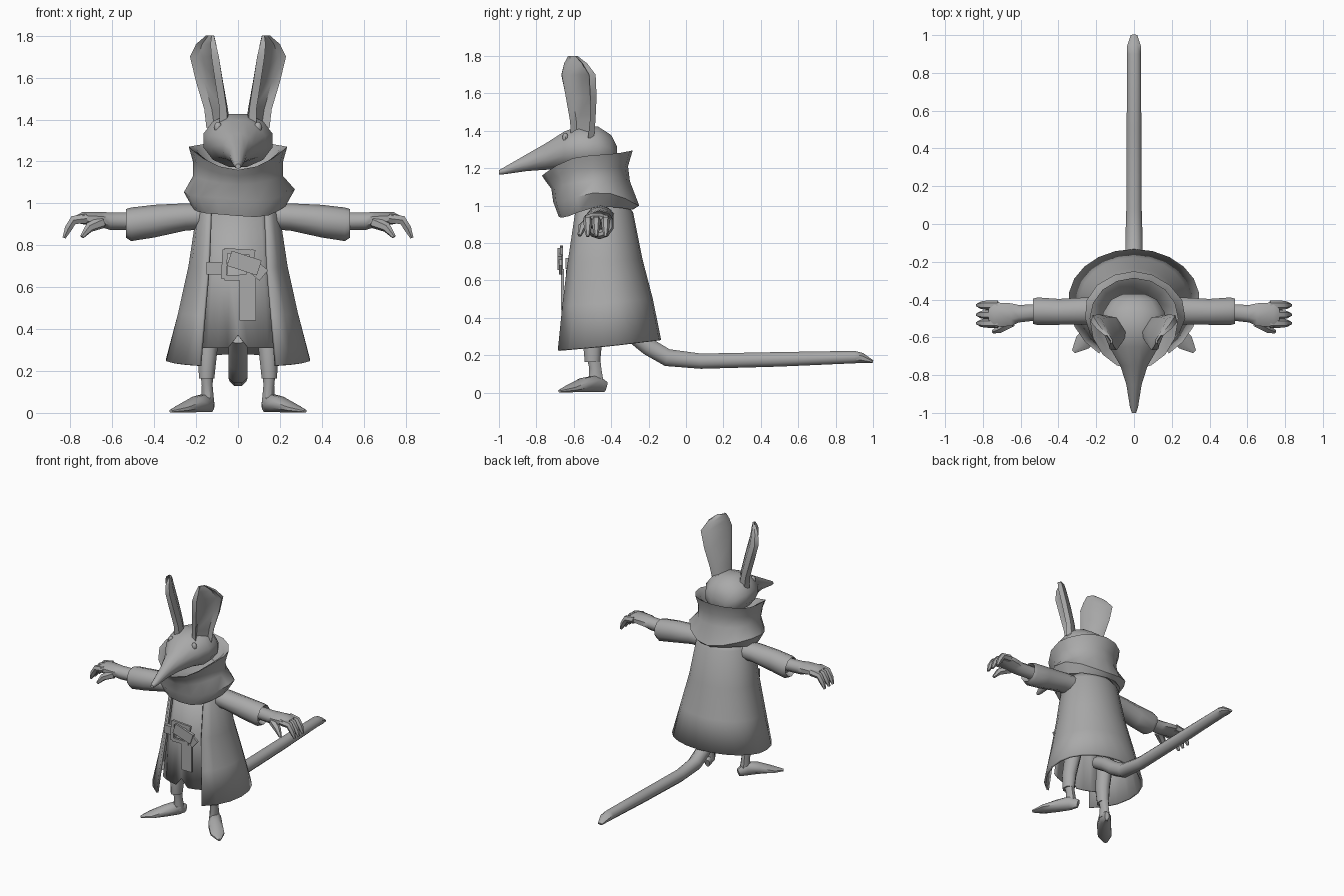
import bpy, bmesh, math
from mathutils import Vector, Matrix

if "Cube" in bpy.data.objects:
    bpy.data.objects.remove(bpy.data.objects["Cube"], do_unlink=True)

grey = bpy.data.materials.new("plain_grey")
grey.use_nodes = True
colour = (0.4, 0.4, 0.4, 1)
grey.diffuse_color = colour
grey.node_tree.nodes["Principled BSDF"].inputs["Base Color"].default_value = colour

X, Y, Z = Vector((1, 0, 0)), Vector((0, 1, 0)), Vector((0, 0, 1))


def finish(name, bm, mirror=False, thick=0, angle=50):
    bmesh.ops.recalc_face_normals(bm, faces=bm.faces)
    mesh = bpy.data.meshes.new(name)
    bm.to_mesh(mesh)
    bm.free()
    obj = bpy.data.objects.new(name, mesh)
    bpy.context.collection.objects.link(obj)
    mesh.materials.append(grey)
    if mirror:
        obj.modifiers.new("mirror", 'MIRROR').use_mirror_merge = False
    if thick:
        solid = obj.modifiers.new("thickness", 'SOLIDIFY')
        solid.thickness = thick
        solid.offset = 0
    bpy.ops.object.select_all(action='DESELECT')
    obj.select_set(True)
    bpy.context.view_layer.objects.active = obj
    bpy.ops.object.shade_smooth_by_angle(angle=math.radians(angle))
    return obj


def loft(name, rings, closed=True, caps=True, **kw):
    """Skin a list of point rings."""
    bm = bmesh.new()
    rows = [[bm.verts.new(p) for p in ring] for ring in rings]
    n = len(rows[0])
    for a, b in zip(rows, rows[1:]):
        for i in range(n if closed else n - 1):
            j = (i + 1) % n
            bm.faces.new((a[i], a[j], b[j], b[i]))
    if caps and closed:
        bm.faces.new(rows[0])
        bm.faces.new(rows[-1])
    return finish(name, bm, **kw)


def sweep(name, secs, n=10, ref=Z, axis=None, **kw):
    """Tube through sections (x, y, z, width radius, height radius)."""
    pts = [Vector(s[:3]) for s in secs]
    rings = []
    for i, s in enumerate(secs):
        t = axis or (pts[min(i + 1, len(pts) - 1)] - pts[max(i - 1, 0)]).normalized()
        u = t.cross(ref).normalized()
        v = u.cross(t)
        angles = [2 * math.pi * (k + 0.5) / n for k in range(n)]
        rings.append([pts[i] + u * s[3] * math.cos(a) + v * s[-1] * math.sin(a) for a in angles])
    return loft(name, rings, **kw)


def round_point(a, rx, yc, front, back, z):
    c = math.cos(a)
    return Vector((rx * math.sin(a), yc - c * (front if c > 0 else back), z))


# Coat: open-fronted shell, (z, half width, centre y, front depth, back depth, opening)
coat = []
for z, rx, yc, front, back, gap in [
        (1.03, .14, -.45, .12, .11, .1), (.96, .19, -.45, .19, .16, .13),
        (.7, .23, -.43, .25, .19, .14), (.48, .28, -.41, .3, .225, .16),
        (.25, .34, -.4, .33, .26, .18)]:
    start = math.asin(gap / rx)
    low = (1 - z) * 0.04
    ring = []
    for k in range(19):
        a = start + (2 * math.pi - 2 * start) * k / 18
        ring.append(round_point(a, rx, yc, front, back, z - low * math.cos(a)))
    coat.append(ring)
loft("coat", coat, closed=False, thick=0.015)

# Tunic panel with a notch in the hem
tunic = []
for z, half, y in [(1, .14, -.58), (.7, .16, -.625), (.66, .16, -.635), (.31, .19, -.655)]:
    tunic.append([(half * k / 4, y + .06 * (k / 4) ** 2, z + (.06 if k == 0 and z < .5 else 0))
                  for k in range(-4, 5)])
loft("tunic", tunic, closed=False, thick=0.01)

# Scarf: (side z, half width, front y, back y, front lift, back lift)
scarf = []
for z, rx, yf, yb, df, db in [
        (1.02, .17, -.6, -.32, -.04, .02), (.98, .22, -.68, -.28, -.05, .01),
        (1.06, .265, -.71, -.25, -.05, -.05), (1.13, .215, -.72, -.3, -.04, 0),
        (1.2, .215, -.75, -.31, -.07, .01), (1.27, .235, -.77, -.285, -.11, .025),
        (1.25, .2, -.73, -.32, -.1, .02), (1.16, .16, -.64, -.38, -.04, 0)]:
    yc = -.5
    ring = []
    for k in range(16):
        a = 2 * math.pi * k / 16
        c = math.cos(a)
        fold = .012 * math.cos(3 * a + .6) if z < 1.1 else 0
        ring.append(round_point(a, rx + fold, yc, yc - yf, yb - yc,
                                z + fold + (df if c > 0 else db) * c * c))
    scarf.append(ring)
loft("scarf", scarf)

# Head with a long pointed snout
sweep("head", [(0, -1, 1.177, .012, .012), (0, -.97, 1.187, .022, .02),
               (0, -.85, 1.23, .042, .047), (0, -.75, 1.262, .075, .073),
               (0, -.65, 1.295, .135, .105), (0, -.57, 1.3, .17, .13),
               (0, -.47, 1.3, .17, .127), (0, -.4, 1.28, .125, .1),
               (0, -.37, 1.27, .06, .05)], n=12, axis=Y)

# Eyes: small slanted lids
bm = bmesh.new()
bmesh.ops.create_uvsphere(bm, u_segments=8, v_segments=6, radius=.027)
bmesh.ops.scale(bm, vec=(.7, .6, 1), verts=bm.verts)
bmesh.ops.translate(bm, vec=(.095, -.645, 1.362), verts=bm.verts)
finish("eye", bm, mirror=True)

# Ears: hollow blades facing forward and outward
across, facing = Vector((.57, .82, 0)), Vector((.82, -.57, 0))
rim = [(-1, 0), (-.8, 1), (-.55, 0), (.55, 0), (.8, 1), (1, 0), (.6, -1), (-.6, -1)]
ears = []
for x, y, z, wide, deep in [(.09, -.55, 1.36, .07, .035), (.1, -.55, 1.45, .08, .03),
                            (.13, -.56, 1.58, .1, .03), (.155, -.575, 1.7, .112, .028),
                            (.148, -.59, 1.76, .075, .022), (.132, -.605, 1.8, .03, .01)]:
    ears.append([Vector((x, y, z)) + across * u * wide + facing * v * deep for u, v in rim])
loft("ear", ears, mirror=True)

# Sleeves with a turned-in cuff
sweep("sleeve", [(.1, -.45, .94, .07, .06), (.25, -.46, .935, .075, .065),
                 (.4, -.465, .915, .072, .078), (.51, -.462, .9, .077, .08),
                 (.535, -.462, .905, .07, .068), (.5, -.462, .905, .05, .05)],
      axis=X, mirror=True)

# Hands, fingers and thumbs
sweep("hand", [(.48, -.465, .915, .045, .045), (.61, -.475, .915, .05, .045),
               (.65, -.48, .922, .065, .04), (.74, -.48, .93, .07, .032),
               (.77, -.48, .925, .055, .02)], n=8, axis=X, mirror=True)
for i, y in enumerate((-.43, -.48, -.525)):
    sweep("finger_%d" % (i + 1), [(.72, y, .928, .026), (.785, y, .92, .024),
                                  (.81, y, .88, .02), (.83, y, .835, .009)],
          n=6, ref=Y, mirror=True)
sweep("thumb", [(.65, -.52, .91, .03), (.71, -.555, .885, .024), (.745, -.57, .84, .01)],
      n=6, mirror=True)

# Trousers, ankles and pointed feet
sweep("trouser_leg", [(.13, -.45, .52, .06, .07), (.145, -.5, .27, .047, .055),
                      (.15, -.5, .165, .04, .045)], ref=Y, axis=Z, n=8, mirror=True)
sweep("ankle", [(.15, -.5, .22, .035, .04), (.147, -.485, .13, .028, .035),
                (.145, -.48, .04, .035, .045)], ref=Y, axis=Z, n=8, mirror=True)
sweep("foot", [(.125, -.43, .03, .015, .03), (.15, -.48, .048, .042, .048),
               (.2, -.55, .04, .05, .04), (.27, -.625, .02, .05, .02),
               (.32, -.675, .008, .012, .008)], n=8, mirror=True)

# Tail
sweep("tail", [(0, -.38, .37, .045), (0, -.28, .31, .05), (0, -.2, .245, .05),
               (0, -.1, .187, .05), (0, .08, .168, .044), (0, .5, .178, .042),
               (0, .9, .19, .04, .036), (0, .94, .185, .04, .03),
               (0, 1, .165, .018, .008)], n=8)


def plate(name, x, y, z, w, h, turn=0, deep=.016):
    """Flat bar lying against the front of the tunic."""
    bm = bmesh.new()
    bmesh.ops.create_cube(bm, size=1)
    bmesh.ops.scale(bm, vec=(w, deep, h), verts=bm.verts)
    bmesh.ops.rotate(bm, matrix=Matrix.Rotation(math.radians(turn), 3, 'Y'), verts=bm.verts)
    bmesh.ops.translate(bm, vec=(x, y, z), verts=bm.verts)
    finish(name, bm, angle=30)


# Belt, buckle frame and hanging strap
plate("belt", -.1, -.63, .69, .1, .06, deep=.03)
plate("buckle_left", -.065, -.665, .71, .025, .14, turn=3)
plate("buckle_right", .06, -.665, .715, .025, .13, turn=10)
plate("buckle_top", 0, -.665, .77, .13, .025, turn=4)
plate("buckle_bottom", 0, -.665, .645, .13, .025)
plate("belt_loop", .03, -.675, .715, .15, .075, turn=18, deep=.022)
plate("belt_fold", .1, -.67, .675, .06, .065, turn=40)
plate("hanging_strap", .047, -.66, .55, .08, .22)
